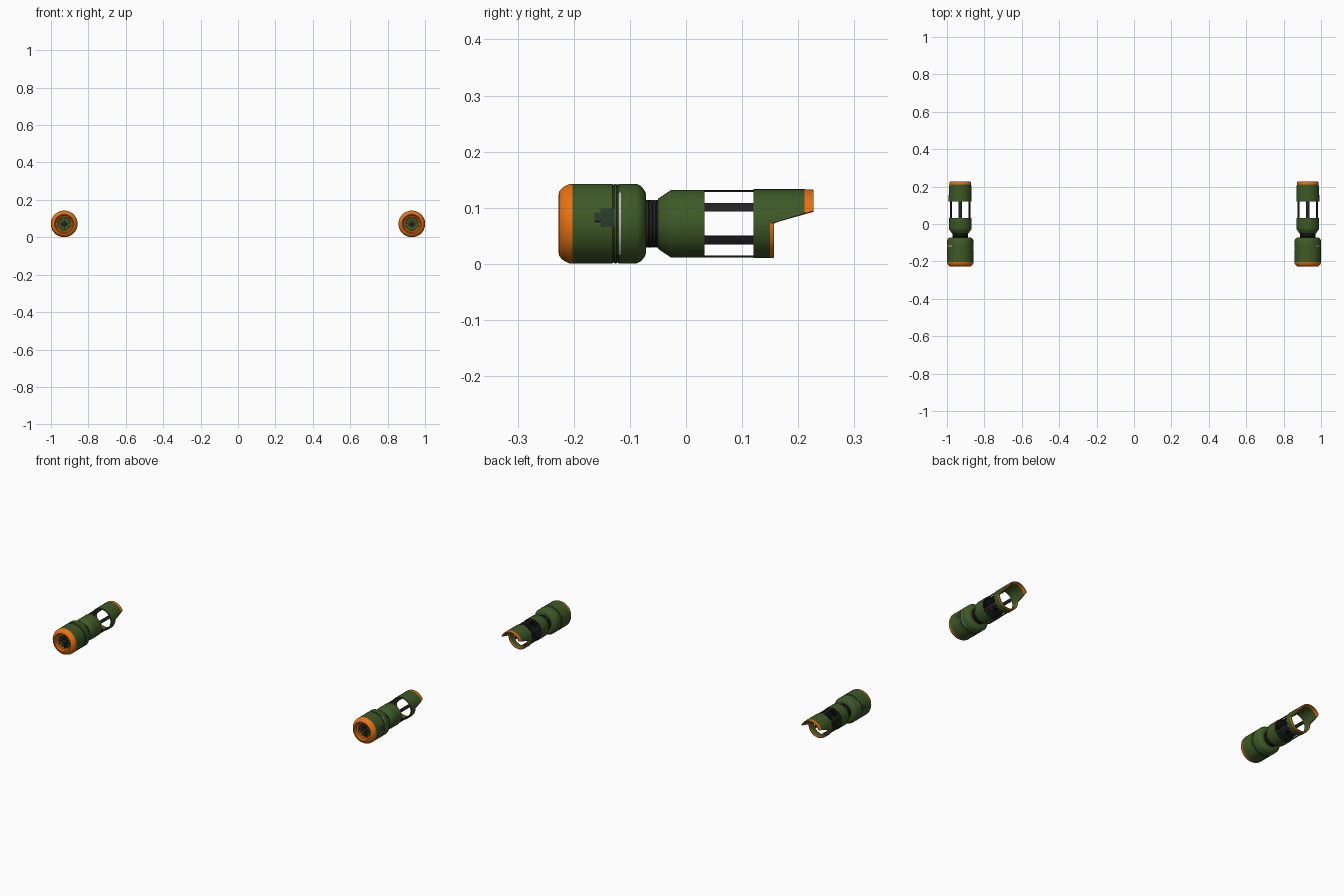
import bpy, bmesh, math

if "Cube" in bpy.data.objects:
    bpy.data.objects.remove(bpy.data.objects["Cube"])

CX, CZ, N = 0.929, 0.0715, 96


def mat(name, rgb):
    m = bpy.data.materials.new(name)
    m.diffuse_color = (*rgb, 1)
    m.use_nodes = True
    m.node_tree.nodes["Principled BSDF"].inputs["Base Color"].default_value = m.diffuse_color
    return m


MATS = [mat("olive_green", (0.048, 0.10, 0.020)), mat("orange", (0.80, 0.17, 0.006)),
        mat("dark_rubber", (0.016, 0.016, 0.017)), mat("light_metal", (0.50, 0.50, 0.50)),
        mat("deep_green", (0.022, 0.042, 0.022))]
GREEN, ORANGE, DARK, METAL, DEEP = range(5)


def finish(bm, name, side):
    """Turn a bmesh built around the y axis into a placed object (mirrored for side -1)."""
    for v in bm.verts:
        v.co.x *= side
    bmesh.ops.recalc_face_normals(bm, faces=bm.faces)
    me = bpy.data.meshes.new(name)
    bm.to_mesh(me)
    bm.free()
    for m in MATS:
        me.materials.append(m)
    ob = bpy.data.objects.new(name + ("_right" if side > 0 else "_left"), me)
    ob.location = (side * CX, 0, CZ)
    bpy.context.collection.objects.link(ob)
    bpy.ops.object.select_all(action='DESELECT')
    ob.select_set(True)
    bpy.context.view_layer.objects.active = ob
    bpy.ops.object.shade_smooth_by_angle(angle=math.radians(28))
    return ob


def polar(r, a, y):
    return (r * math.cos(a), y, r * math.sin(a))


def lathe(bm, prof, rule, closed=True):
    """Revolve (y, r) points about y; prof may give a function of angle for each column."""
    cols = []
    for i in range(N):
        a = 2 * math.pi * i / N
        pts = prof(a) if callable(prof) else prof
        cols.append([bm.verts.new(polar(r, a, y)) for y, r in pts])
    n = len(cols[0])
    for i in range(N):
        c, d = cols[i], cols[(i + 1) % N]
        for k in range(n if closed else n - 1):
            f = bm.faces.new((c[k], c[(k + 1) % n], d[(k + 1) % n], d[k]))
            f.material_index = rule(k)
    if not closed:
        for k in (0, n - 1):
            bm.faces.new([c[k] for c in cols]).material_index = rule(k)


def arc_plate(bm, y0, y1, a0, a1, r0, r1, idx, steps=16):
    """Curved plate following the cylinder between two angles."""
    rows = []
    for i in range(steps + 1):
        a = a0 + (a1 - a0) * i / steps
        rows.append([bm.verts.new(polar(r, a, y)) for y, r in
                     ((y0, r0), (y1, r0), (y1, r1), (y0, r1))])
    faces = [bm.faces.new((p[k], p[(k + 1) % 4], q[(k + 1) % 4], q[k]))
             for p, q in zip(rows, rows[1:]) for k in range(4)]
    faces += [bm.faces.new(rows[0]), bm.faces.new(rows[-1])]
    for f in faces:
        f.material_index = idx


def vanes(bm, count, y0, y1, r0, r1, w):
    for i in range(count):
        a = 2 * math.pi * i / count
        half = w / r1 / 2
        arc_plate(bm, y0, y1, a - half, a + half, r0, r1, DARK, 1)


def shroud_column(a):
    """Rear tube section: short below, sloping out to a long lip above."""
    z = 0.0615 * math.sin(a)
    t = min(max((z - 0.0015) / 0.022, 0), 1)
    end = 0.157 + 0.070 * t
    edge = 0.150 if t == 0 else min(end - 0.001, 0.211)
    return [(0.12, 0.0545), (0.12, 0.0615), (edge, 0.0615), (end, 0.0605),
            (end, 0.0555), (edge, 0.0545)]


for side in (1, -1):
    # front nose ring, rounded outside and funnelled inside
    bm = bmesh.new()
    lathe(bm, [(-0.202, 0.071), (-0.208, 0.0705), (-0.216, 0.067), (-0.222, 0.0625),
               (-0.226, 0.057), (-0.227, 0.052), (-0.225, 0.048), (-0.216, 0.044),
               (-0.214, 0.037), (-0.190, 0.036), (-0.190, 0.060), (-0.202, 0.068)],
          lambda k: ORANGE)
    finish(bm, "nose_ring", side)

    # intake grille
    bm = bmesh.new()
    lathe(bm, [(-0.200, 0.0375), (-0.192, 0.0375)], lambda k: DARK, False)
    lathe(bm, [(-0.212, 0.006), (-0.208, 0.013), (-0.198, 0.014)], lambda k: DARK, False)
    vanes(bm, 12, -0.208, -0.199, 0.012, 0.037, 0.003)
    finish(bm, "intake_grille", side)

    # main body with a double seam and chamfered rear
    bm = bmesh.new()
    lathe(bm, [(-0.202, 0.060), (-0.202, 0.071), (-0.131, 0.071), (-0.130, 0.0695),
               (-0.128, 0.0695), (-0.127, 0.071), (-0.124, 0.071), (-0.123, 0.0695),
               (-0.121, 0.0695), (-0.120, 0.071), (-0.088, 0.071), (-0.080, 0.067),
               (-0.073, 0.058), (-0.071, 0.052), (-0.071, 0.040)], lambda k: GREEN, False)
    finish(bm, "main_body", side)

    # outer metal strip and dark access patch
    bm = bmesh.new()
    s = math.radians(51)
    arc_plate(bm, -0.1205, -0.1155, -s, s, 0.068, 0.0716, METAL, 32)
    finish(bm, "metal_strip", side)
    bm = bmesh.new()
    for y0, y1, z0, z1 in ((-0.163, -0.152, 0.075, 0.091), (-0.152, -0.127, 0.066, 0.098)):
        arc_plate(bm, y0, y1, math.asin((z0 - CZ) / 0.071), math.asin((z1 - CZ) / 0.071),
                  0.069, 0.0715, DEEP)
    finish(bm, "access_patch", side)

    # ribbed neck
    bm = bmesh.new()
    neck = [(-0.075, 0.040)]
    for i in range(4):
        y = -0.071 + i * 0.006
        neck += [(y, 0.0425), (y + 0.0045, 0.0425), (y + 0.005, 0.0415)]
    lathe(bm, neck, lambda k: DARK, False)
    finish(bm, "neck", side)

    # flared collar, hollow with a dark inside
    bm = bmesh.new()
    lathe(bm, [(-0.050, 0.030), (-0.050, 0.044), (-0.048, 0.046), (-0.027, 0.060),
               (-0.024, 0.0605), (0.033, 0.0605), (0.033, 0.0555), (0.020, 0.0545)],
          lambda k: DARK if k >= 6 else GREEN, False)
    vanes(bm, 18, 0.019, 0.029, 0.015, 0.054, 0.003)
    finish(bm, "collar", side)

    # six struts bridging the gap
    bm = bmesh.new()
    for i in range(6):
        a = math.radians(30 + 60 * i)
        h = 0.0085 / 0.0595
        arc_plate(bm, 0.020, 0.130, a - h, a + h, 0.0575, 0.0598, DARK, 4)
    finish(bm, "struts", side)

    # rear shroud with orange lip
    bm = bmesh.new()
    lathe(bm, shroud_column, lambda k: ORANGE if k in (2, 3, 4) else GREEN)
    finish(bm, "rear_shroud", side)
